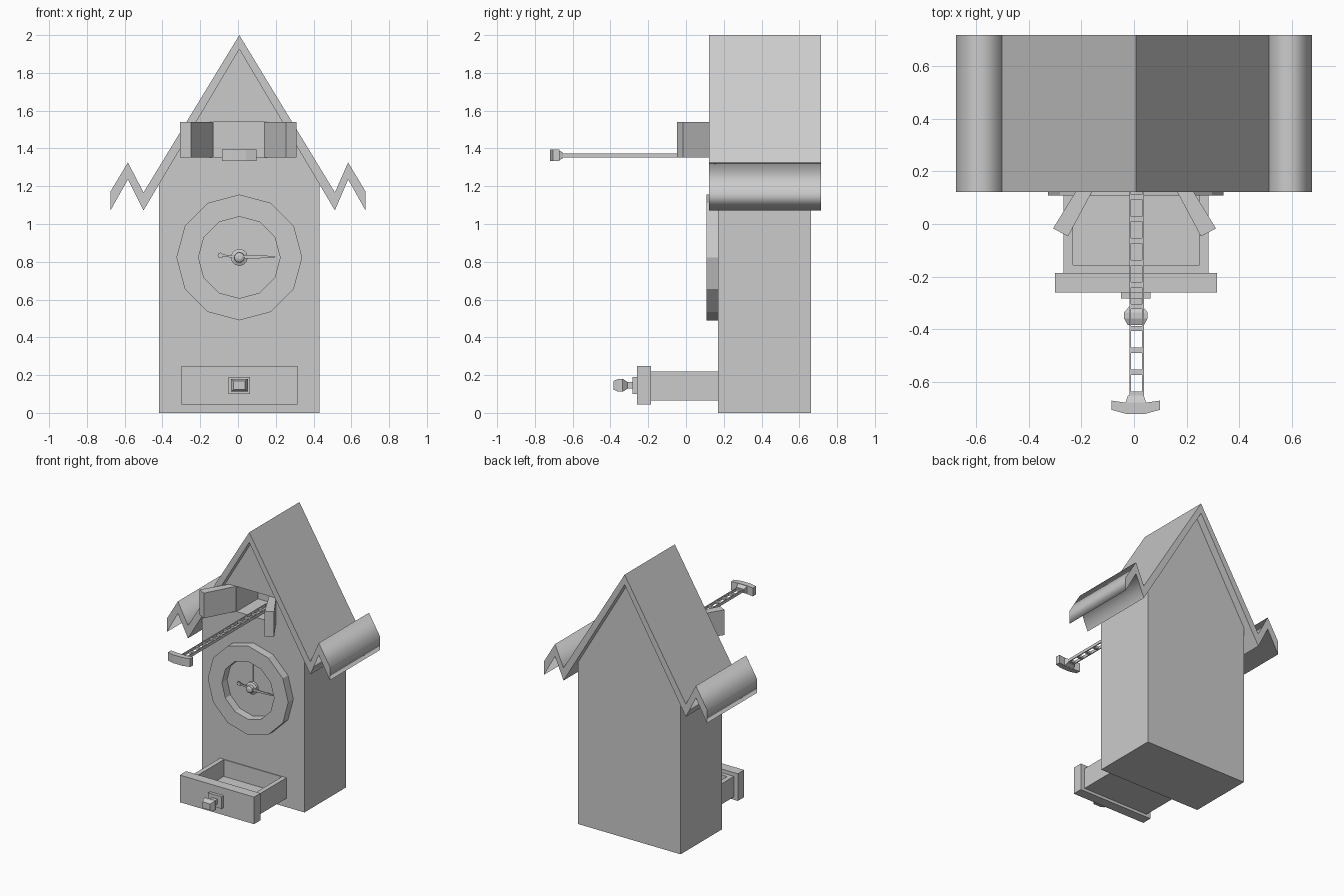
import bpy, bmesh
from math import cos, sin, pi

if "Cube" in bpy.data.objects:
    bpy.data.objects.remove(bpy.data.objects["Cube"])

CX = 0.007  # centre line of the house


def finish(name, bm):
    bmesh.ops.recalc_face_normals(bm, faces=bm.faces)
    me = bpy.data.meshes.new(name)
    bm.to_mesh(me)
    bm.free()
    ob = bpy.data.objects.new(name, me)
    bpy.context.collection.objects.link(ob)
    return ob


def loft(name, rings, cap=True, closed=False):
    """Skin equal-length point rings."""
    bm = bmesh.new()
    vs = [[bm.verts.new(p) for p in r] for r in rings]
    n = len(vs[0])
    pairs = list(zip(vs, vs[1:])) + ([(vs[-1], vs[0])] if closed else [])
    for a, b in pairs:
        for i in range(n):
            j = (i + 1) % n
            bm.faces.new((a[i], a[j], b[j], b[i]))
    if cap and not closed:
        bm.faces.new(vs[0])
        bm.faces.new(vs[-1])
    return finish(name, bm)


def prism_y(name, xz, y0, y1):
    return loft(name, [[(x, y, z) for x, z in xz] for y in (y0, y1)])


def prism_z(name, xy, z0, z1):
    return loft(name, [[(x, y, z) for x, y in xy] for z in (z0, z1)])


def box(name, x0, x1, y0, y1, z0, z1):
    return prism_z(name, [(x0, y0), (x1, y0), (x1, y1), (x0, y1)], z0, z1)


def circle(r, y, n, cx=CX, cz=0.823):
    return [(cx + r * cos(2 * pi * i / n), y, cz + r * sin(2 * pi * i / n)) for i in range(n)]


def rect(y, hx, hz, cz):
    return [(CX + sx * hx, y, cz + sz * hz) for sx, sz in ((-1, -1), (1, -1), (1, 1), (-1, 1))]


def carve(ob, cutter):
    m = ob.modifiers.new("opening", 'BOOLEAN')
    m.operation = 'DIFFERENCE'
    m.solver = 'EXACT'
    m.object = cutter
    bpy.context.view_layer.objects.active = ob
    bpy.ops.object.modifier_apply(modifier=m.name)
    bpy.data.objects.remove(cutter)


# House body with the recess behind the small doors
body = prism_y("house_body", [(-0.418, 0), (0.432, 0), (0.432, 1.215), (CX, 1.93), (-0.418, 1.215)],
               0.169, 0.661)
carve(body, box("recess_cutter", -0.13, 0.138, 0.1, 0.42, 1.353, 1.541))

# Roof with zigzag eaves
top = [(-0.675, 1.172), (-0.583, 1.326), (-0.50, 1.167), (CX, 2.0),
       (0.513, 1.167), (0.583, 1.326), (0.675, 1.172)]
under = [(0.675, 1.072), (0.583, 1.236), (0.513, 1.072), (CX, 1.925),
         (-0.50, 1.072), (-0.583, 1.236), (-0.675, 1.072)]
roof = prism_y("roof", top + under, 0.122, 0.716)
for p in roof.data.polygons:  # rounded shading on the eaves only
    p.use_smooth = abs(p.center.x) > 0.52 and abs(p.normal.y) < 0.5

# Clock ring, hub and hands
loft("clock_ring", [circle(0.333, 0.172, 12), circle(0.333, 0.108, 12),
                    circle(0.216, 0.108, 12), circle(0.216, 0.172, 12)], closed=True)
loft("clock_hub", [circle(0.045, 0.172, 12), circle(0.045, 0.15, 12), circle(0.028, 0.142, 12),
                   circle(0.026, 0.122, 12), circle(0.012, 0.115, 12)])
prism_y("minute_hand", [(CX, 0.815), (0.19, 0.821), (0.2, 0.826), (0.19, 0.831), (CX, 0.836)],
        0.13, 0.138)
prism_y("hour_hand", [(CX, 0.818), (-0.085, 0.828), (-0.085, 0.838), (CX, 0.834)], 0.14, 0.148)
loft("hour_hand_tip", [circle(0.015, 0.139, 8, -0.093, 0.834), circle(0.015, 0.149, 8, -0.093, 0.834)])
box("second_hand", CX - 0.002, CX + 0.002, 0.164, 0.17, 0.823, 1.02)

# Open doors, mirrored about the centre line
for side, s in (("left", -1), ("right", 1)):
    pts = [(0.252, -0.047), (0.135, 0.172), (0.193, 0.172), (0.309, -0.017)]
    prism_z(side + "_door", [(CX - 0.005 + s * x, y) for x, y in pts], 1.353, 1.541)

# Extending ladder and perch
for side, x in (("left", -0.018), ("right", 0.03)):
    box(side + "_ladder_rail", x, x + 0.007, -0.68, 0.35, 1.353, 1.374)
for i in range(13):
    y = -0.645 + i * 0.083
    box("ladder_rung", -0.015, 0.034, y - 0.01, y + 0.01, 1.355, 1.372)
prism_z("perch", [(-0.085, -0.705), (-0.03, -0.72), (0.043, -0.72), (0.098, -0.705),
                  (0.098, -0.67), (0.043, -0.678), (-0.03, -0.678), (-0.085, -0.67)], 1.333, 1.395)
loft("perch_neck", [rect(-0.68, 0.04, 0.03, 1.363), rect(-0.65, 0.03, 0.014, 1.363)])

# Drawer: hollow tray, front panel and knob
tray = box("drawer_tray", -0.267, 0.283, -0.187, 0.175, 0.066, 0.22)
carve(tray, box("tray_cutter", -0.232, 0.248, -0.156, 0.163, 0.095, 0.3))
box("drawer_front", -0.3, 0.315, -0.26, -0.185, 0.045, 0.248)
knob = [(-0.255, 0.056, 0.045), (-0.283, 0.056, 0.045), (-0.283, 0.022, 0.018),
        (-0.31, 0.022, 0.018), (-0.335, 0.045, 0.034), (-0.358, 0.045, 0.034), (-0.384, 0.03, 0.023)]
loft("drawer_knob", [rect(y, hx, hz, 0.146) for y, hx, hz in knob])
